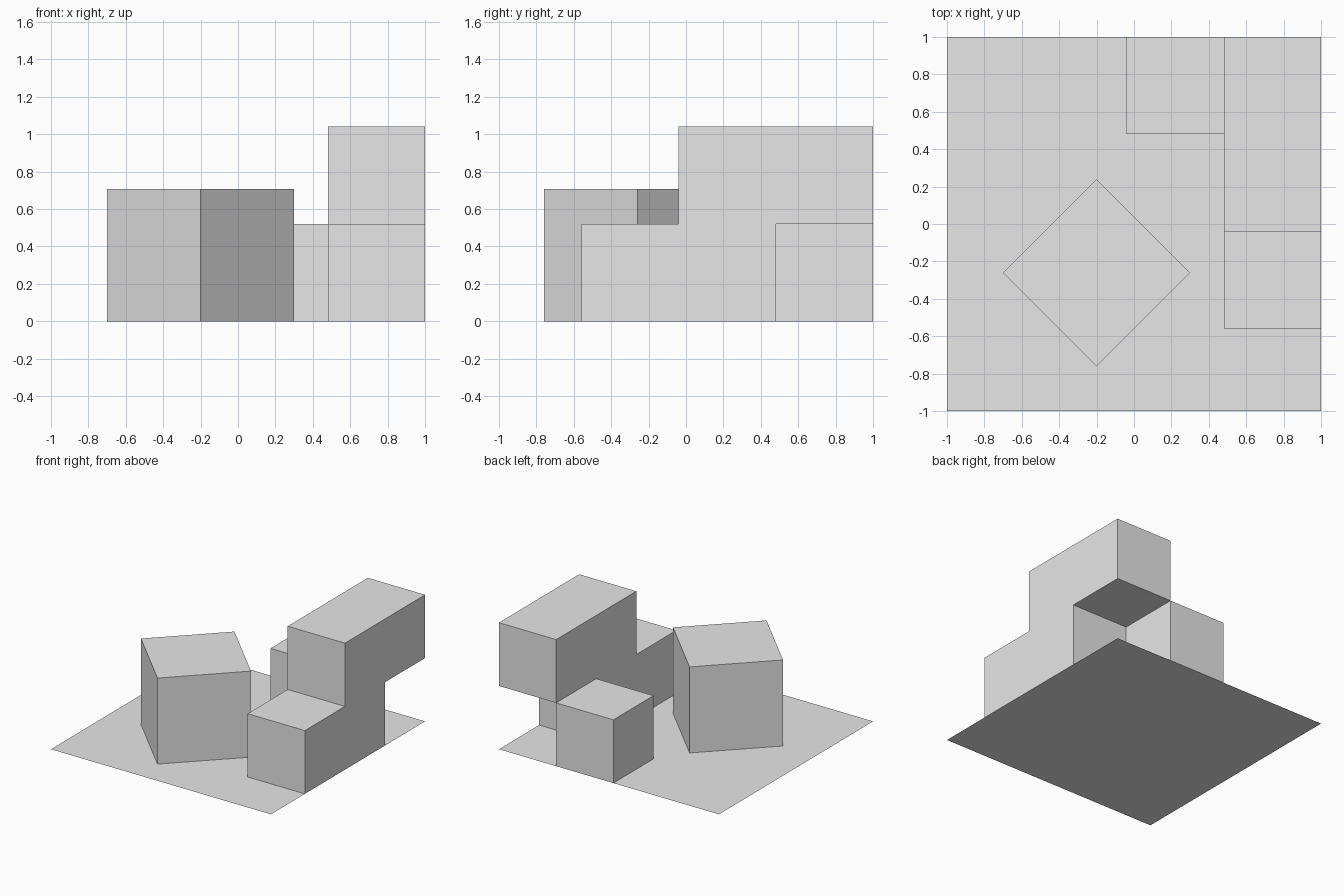
import bpy
import bmesh
from math import radians
from mathutils import Matrix, Vector

cube = bpy.data.objects.get("Cube")
if cube:
    bpy.data.objects.remove(cube, do_unlink=True)

# Single matte grey
GREY = (0.8, 0.8, 0.8, 1)
grey = bpy.data.materials.new("light grey")
grey.use_nodes = True
grey.diffuse_color = GREY
grey.node_tree.nodes["Principled BSDF"].inputs["Base Color"].default_value = GREY

UNIT = 0.52  # edge of one block cell


def finish(name, bm):
    bmesh.ops.recalc_face_normals(bm, faces=bm.faces)
    mesh = bpy.data.meshes.new(name)
    bm.to_mesh(mesh)
    bm.free()
    mesh.materials.append(grey)
    obj = bpy.data.objects.new(name, mesh)
    bpy.context.collection.objects.link(obj)
    return obj


def box(name, center, size, turn=0):
    bm = bmesh.new()
    matrix = (Matrix.Translation(center) @ Matrix.Rotation(radians(turn), 4, "Z")
              @ Matrix.Diagonal((*size, 1)))
    bmesh.ops.create_cube(bm, size=1, matrix=matrix)
    return finish(name, bm)


# Thin square floor
bm = bmesh.new()
bmesh.ops.create_grid(bm, x_segments=1, y_segments=1, size=1)
floor = finish("floor", bm)

# Large cube turned on its corner
SIDE = 0.707
box("turned_cube", (-0.2, -0.26, SIDE / 2), (SIDE, SIDE, SIDE), 45)

# Small cube at the back
box("small_cube", (1 - 1.5 * UNIT, 1 - UNIT / 2, UNIT / 2), (UNIT, UNIT, UNIT))

# Stepped block: a side profile in cells, extruded across one cell
profile = [(0, 0), (2, 0), (2, 1), (3, 1), (3, 2), (1, 2), (1, 1), (0, 1)]
bm = bmesh.new()
side = bm.faces.new([bm.verts.new((1 - UNIT, 1 + (y - 3) * UNIT, z * UNIT))
                     for y, z in profile])
extruded = bmesh.ops.extrude_face_region(bm, geom=[side], use_keep_orig=True)
moved = [v for v in extruded["geom"] if isinstance(v, bmesh.types.BMVert)]
bmesh.ops.translate(bm, verts=moved, vec=Vector((UNIT, 0, 0)))
finish("stepped_block", bm)
